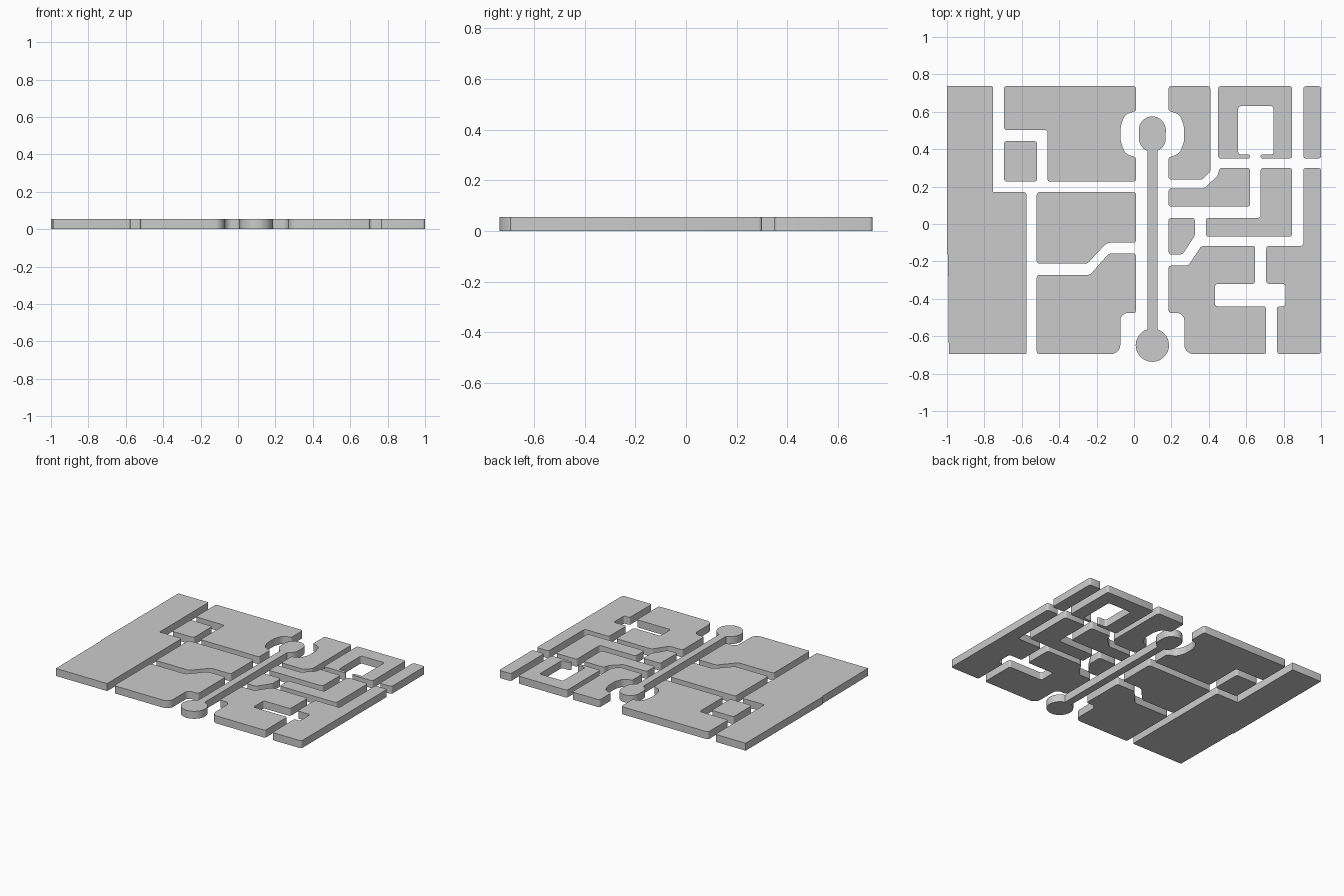
import bpy, bmesh, math
from mathutils import Vector

if "Cube" in bpy.data.objects:
    bpy.data.objects.remove(bpy.data.objects["Cube"])

H = 0.055              # slab thickness
T, B = 0.737, -0.695   # north and south edges of the blocks
AXIS = 0.098           # centre line of the boulevard
W, E = 0.011, 0.185    # block fronts on either side of the boulevard


def rounded(points, r, steps=4):
    """Replace each corner by a circular arc; a third value sets its own radius."""
    out, n = [], len(points)
    for i, p in enumerate(points):
        c = Vector(p[:2])
        rad = p[2] if len(p) > 2 else r
        a, b = Vector(points[i - 1][:2]) - c, Vector(points[(i + 1) % n][:2]) - c
        half = a.angle(b) / 2
        if rad == 0 or half > 1.56:
            out.append(c)
            continue
        t = min(rad / math.tan(half), 0.48 * a.length, 0.48 * b.length)
        s, e, w = c + a.normalized() * t, c + b.normalized() * t, math.sin(half)
        k_max = steps if rad < 0.04 else 2 * steps
        for k in range(k_max + 1):
            u = k / k_max
            k0, k1, k2 = (1 - u) ** 2, 2 * u * (1 - u) * w, u * u
            out.append((s * k0 + c * k1 + e * k2) / (k0 + k1 + k2))
    return out


def slab(name, points, r=0.014):
    """Extrude a rounded outline into a flat block standing on the ground."""
    bm = bmesh.new()
    base = bm.faces.new([bm.verts.new((p.x, p.y, 0)) for p in rounded(points, r)])
    ext = bmesh.ops.extrude_face_region(bm, geom=[base], use_keep_orig=True)
    bmesh.ops.translate(bm, vec=(0, 0, H),
                        verts=[v for v in ext["geom"] if isinstance(v, bmesh.types.BMVert)])
    bmesh.ops.recalc_face_normals(bm, faces=bm.faces)
    me = bpy.data.meshes.new(name)
    bm.to_mesh(me)
    bm.free()
    me.shade_smooth()
    me.set_sharp_from_angle(angle=math.radians(30))
    ob = bpy.data.objects.new(name, me)
    bpy.context.collection.objects.link(ob)
    return ob


def rect(name, x0, y0, x1, y1):
    return slab(name, [(x0, y0), (x1, y0), (x1, y1), (x0, y1)])


def mirror(points):
    return [(2 * AXIS - p[0], *p[1:]) for p in points]


# Curved bays around the two ends of the boulevard (west side, top to bottom)
north_bay = [(W, 0.605), (-0.05, 0.585, 0.05), (-0.071, 0.52, 0.06),
             (-0.071, 0.44, 0.06), (-0.048, 0.377, 0.05), (W, 0.355)]
south_bay = [(W, -0.476), (-0.073, -0.476, 0.075), (-0.073, B, 0.05)]

# West half blocks
slab("west_strip", [(-1, T, 0), (-0.755, T, 0.005), (-0.755, 0.17, 0.005), (-0.575, 0.17),
                    (-0.575, B, 0.005), (-0.99, B, 0), (-0.994, -0.165, 0), (-1, -0.16, 0)])
slab("northwest_block", [(-0.695, T), (W, T)] + north_bay +
     [(W, 0.227), (-0.463, 0.227), (-0.463, 0.503), (-0.695, 0.503)])
rect("corner_block", -0.695, 0.227, -0.518, 0.443)
slab("west_middle_block", [(-0.52, 0.17), (W, 0.17), (W, -0.1), (-0.145, -0.1, 0.05),
                           (-0.25, -0.212, 0.03), (-0.52, -0.212)])
slab("southwest_block", [(-0.52, -0.272), (-0.235, -0.272, 0.03), (-0.135, -0.158, 0.03),
                         (W, -0.158)] + south_bay + [(-0.52, B)])

# East half blocks, north to south
slab("northeast_block", [(0.408, T), (E, T)] + mirror(north_bay) +
     [(E, 0.237), (0.365, 0.237, 0.03), (0.408, 0.28)])
slab("courtyard_block", [(0.45, T), (0.845, T), (0.845, 0.35), (0.677, 0.35), (0.677, 0.372),
                         (0.747, 0.372), (0.747, 0.63), (0.557, 0.63), (0.557, 0.372),
                         (0.62, 0.372), (0.62, 0.35), (0.45, 0.35)])
rect("far_northeast_block", 0.905, 0.35, 1, T)
slab("stepped_block", [(E, 0.19), (0.375, 0.19, 0.03), (0.447, 0.258), (0.458, 0.3),
                       (0.62, 0.3), (0.62, 0.093), (E, 0.093)])
slab("angle_block", [(0.677, 0.3), (0.845, 0.3), (0.845, -0.068), (0.385, -0.068),
                     (0.385, 0.033), (0.677, 0.033)])
slab("wedge_block", [(E, 0.033), (0.325, 0.033), (0.325, -0.062, 0.03), (0.26, -0.163, 0.03),
                     (E, -0.163)])
slab("southeast_block", [(E, -0.223), (0.29, -0.223, 0.03), (0.36, -0.117, 0.03),
                         (0.648, -0.117), (0.648, -0.32), (0.433, -0.32), (0.433, -0.44),
                         (0.707, -0.44), (0.707, B)] + mirror(south_bay)[::-1])
slab("east_strip", [(0.905, 0.3), (1, 0.3), (1, B), (0.765, B), (0.765, -0.44), (0.81, -0.44),
                    (0.81, -0.32), (0.707, -0.32), (0.707, -0.117), (0.905, -0.117)])

# Boulevard median: oval head, narrow stem and round foot as one outline
hw, hy, hr, fy, fr = 0.027, 0.503, 0.072, -0.648, 0.089
foot0, head0 = math.asin(hw / fr), math.asin(hw / hr)
median = []
for k in range(33):    # foot circle, clockwise from the east side of the stem
    a = foot0 + (2 * math.pi - 2 * foot0) * k / 32
    median.append((AXIS + fr * math.sin(a), fy + fr * math.cos(a), 0))
for k in range(33):    # head: two arcs joined by short straight sides
    a = math.pi + head0 + (2 * math.pi - 2 * head0) * k / 32
    cy = hy if math.cos(a) > 0 else hy - 0.045
    median.append((AXIS + hr * math.sin(a), cy + hr * math.cos(a), 0))
slab("boulevard_median", median)
